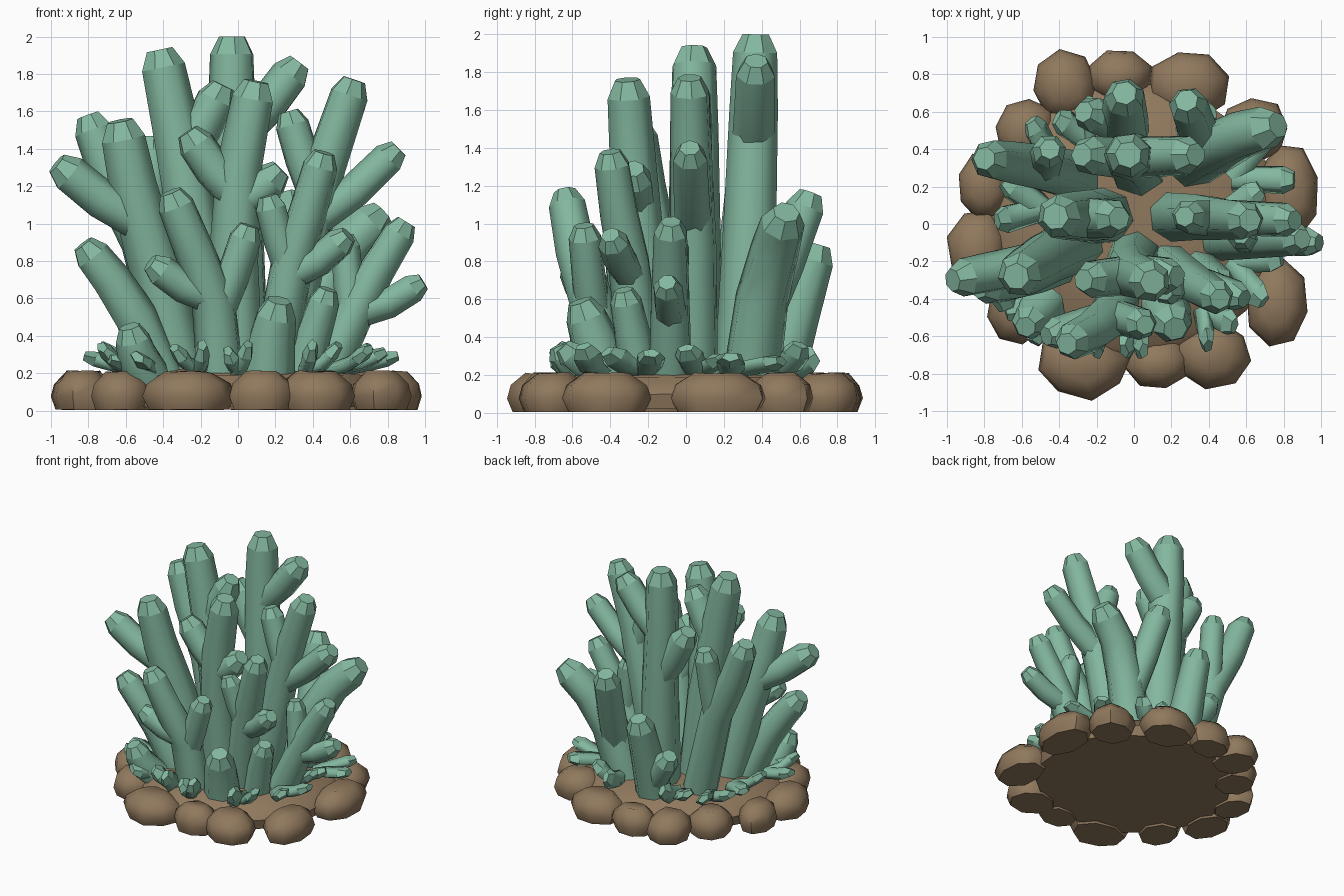
import bpy, bmesh, math, random
from mathutils import Vector

random.seed(4)
cube = bpy.data.objects.get("Cube")
if cube:
    bpy.data.objects.remove(cube, do_unlink=True)


def material(name, colour):
    mat = bpy.data.materials.new(name)
    mat.use_nodes = True
    mat.diffuse_color = colour
    mat.node_tree.nodes["Principled BSDF"].inputs["Base Color"].default_value = colour
    return mat


CORAL = material("sea green", (.23, .48, .35, 1))
STONE = material("warm brown", (.28, .19, .11, 1))


def finish(name, bm, mat):
    bmesh.ops.recalc_face_normals(bm, faces=bm.faces)
    mesh = bpy.data.meshes.new(name)
    bm.to_mesh(mesh)
    bm.free()
    mesh.materials.append(mat)
    obj = bpy.data.objects.new(name, mesh)
    bpy.context.collection.objects.link(obj)
    return obj


def skin(bm, rings, flat_last=True):
    """Bridge a row of vertex rings and cap both ends."""
    count = len(rings[0])
    for k, (low, high) in enumerate(zip(rings, rings[1:])):
        for i in range(count):
            j = (i + 1) % count
            face = bm.faces.new((low[i], low[j], high[j], high[i]))
            face.smooth = not (flat_last and k == len(rings) - 2)
    bm.faces.new(rings[0])
    bm.faces.new(rings[-1])


def tube(bm, points, start_r, end_r, sides=7, squash=1):
    """Tapered limb with a chamfered blunt tip that ends at the last point."""
    pts = [Vector(p) for p in points]
    last = pts[-1] - pts[-2]
    pts.insert(-1, pts[-1] - last.normalized() * min(end_r * .8, last.length * .5))
    n = len(pts)
    spin = random.uniform(0, math.tau)
    rings = []
    for k, p in enumerate(pts):
        tangent = (pts[min(k + 1, n - 1)] - pts[max(k - 1, 0)]).normalized()
        side = Vector((0, 1, 0))
        side = (side - tangent * side.dot(tangent)).normalized()
        other = tangent.cross(side)
        r = end_r * .6 if k == n - 1 else start_r + (end_r - start_r) * k / (n - 2)
        ring = []
        for i in range(sides):
            a = spin + math.tau * i / sides
            ring.append(bm.verts.new(p + side * math.cos(a) * r + other * math.sin(a) * r * squash))
        rings.append(ring)
    skin(bm, rings)


def on_path(points, z):
    """Point of the trunk at a given height."""
    for a, b in zip(points, points[1:]):
        if z <= b[2]:
            return Vector(a).lerp(Vector(b), (z - a[2]) / (b[2] - a[2]))
    return Vector(points[-1])


def coral(name, trunk, branches=(), r=.11):
    """Trunk plus forks; each fork is (height on trunk, tip)."""
    bm = bmesh.new()
    tube(bm, trunk, r * 1.3, r)
    for height, tip in branches:
        root, end = on_path(trunk, height), Vector(tip)
        middle = root.lerp(end, .5) - Vector((0, 0, .03))
        tube(bm, (root, middle, end), r * .95, r * .88)
    return finish(name, bm, CORAL)


# Tall branching corals
coral("tall_back_coral", [(.02, .3, .15), (0, .34, 1), (-.03, .36, 1.6), (-.03, .37, 2)],
      [(1.45, (.33, .37, 1.86)), (1.1, (-.28, .37, 1.55))], .12)
coral("tall_left_coral", [(-.15, .04, .15), (-.22, .04, .9), (-.33, .04, 1.5), (-.42, .04, 1.93)],
      [(1.35, (-.08, .03, 1.74))], .12)
coral("tall_front_coral", [(0, -.18, .15), (-.02, -.24, .8), (.01, -.28, 1.3), (.1, -.31, 1.76)],
      [(1.15, (-.27, -.3, 1.49)), (1.12, (.23, -.28, 1.29))], .115)
coral("tall_right_coral", [(.2, .04, .15), (.36, .04, .9), (.46, .03, 1.3), (.62, .02, 1.77)],
      [(1.15, (.27, .04, 1.6)), (1, (.86, .02, 1.4))], .105)

# Middle corals
coral("left_coral", [(-.3, -.1, .15), (-.45, -.17, .8), (-.56, -.24, 1.2), (-.63, -.28, 1.55)],
      [(1, (-.97, -.3, 1.32))], .12)
coral("back_left_coral", [(-.3, .25, .15), (-.5, .3, .9), (-.68, .33, 1.25), (-.8, .35, 1.58)],
      [(.85, (-.45, .4, 1.46))], .105)
coral("front_right_coral", [(.18, -.22, .15), (.29, -.3, .8), (.37, -.35, 1.05), (.46, -.4, 1.38)],
      [(.75, (.16, -.36, 1.15)), (.72, (.59, -.4, .94))], .095)
coral("front_coral", [(-.09, -.43, .15), (-.13, -.5, .6), (-.23, -.58, .85), (-.36, -.64, 1.17)],
      [(.5, (.06, -.54, .99)), (.6, (-.47, -.6, .79))], .1)
coral("far_right_coral", [(.45, -.08, .15), (.61, -.08, .5), (.74, -.08, .75), (.9, -.08, 1.01)],
      [(.52, (.99, -.1, .69)), (.5, (.57, -.06, .94))], .09)
coral("back_right_coral", [(.3, .34, .15), (.42, .4, .6), (.56, .47, .86), (.77, .53, 1.06)],
      [(.45, (.28, .66, 1.16))], .12)
coral("low_left_coral", [(-.4, -.2, .15), (-.55, -.27, .5), (-.68, -.31, .7), (-.83, -.34, .89)], r=.1)
coral("low_back_coral", [(-.05, .48, .15), (-.05, .58, .5), (-.05, .7, .89)],
      [(.3, (-.27, .6, .6))], .11)

# Short stubs between the corals
coral("front_stub", [(.16, -.43, .15), (.18, -.49, .4), (.22, -.56, .59)], r=.11)
coral("right_stub", [(.34, -.24, .15), (.4, -.28, .4), (.48, -.33, .65)], r=.085)
coral("left_stub", [(-.48, -.42, .18), (-.54, -.5, .3), (-.58, -.55, .45)], r=.095)

# Loose shards lying on the base: angle, distance, length
for i, (angle, dist, length) in enumerate([
        (-90, .57, .12), (-52, .58, .2), (-22, .55, .28), (8, .5, .22), (25, .58, .33),
        (62, .55, .2), (118, .5, .22), (143, .55, .25), (170, .5, .25),
        (203, .6, .27), (222, .6, .25), (248, .55, .18)]):
    out = Vector((math.cos(math.radians(angle)), math.sin(math.radians(angle)), 0))
    up = Vector((0, 0, 1))
    for twist in (-.5, .5):
        aim = (out + out.cross(up) * twist).normalized()
        start = out * dist + up * .22
        bm = bmesh.new()
        tube(bm, (start, start + aim * length * .5 + up * .03, start + aim * length + up * random.uniform(.05, .14)),
             .07, .08, 5, .55)
        finish(f"shard_{i}", bm, CORAL)


def layers(name, cx, cy, profile, sides, jitter):
    """Stacked rings (width, depth, height) around a centre."""
    bm = bmesh.new()
    spin = random.uniform(0, 1)
    wobble = [random.uniform(1 - jitter, 1) for _ in range(sides)]
    rings = []
    for rx, ry, z in profile:
        ring = []
        for i in range(sides):
            a = spin + math.tau * i / sides
            ring.append(bm.verts.new((cx + rx * wobble[i] * math.cos(a), cy + ry * wobble[i] * math.sin(a),
                                      z * random.uniform(1 - jitter * .5, 1))))
        rings.append(ring)
    skin(bm, rings, False)
    obj = finish(name, bm, STONE)
    bpy.ops.object.select_all(action='DESELECT')
    obj.select_set(True)
    bpy.context.view_layer.objects.active = obj
    bpy.ops.object.shade_smooth_by_angle(angle=math.radians(50))


# Sandy base
layers("base_mound", 0, 0, [(.78, .74, .02), (.8, .76, .1), (.72, .68, .19), (.3, .3, .235)], 18, .04)

# Ring of boulders: centre and half sizes
for i, (x, y, rx, ry) in enumerate([
        (-.27, -.75, .27, .2), (.13, -.74, .19, .15), (.42, -.7, .22, .19), (.76, -.42, .18, .25),
        (.83, .17, .18, .29), (.64, .5, .2, .19), (.29, .74, .23, .2), (-.08, .79, .19, .15),
        (-.37, .74, .19, .2), (-.58, .5, .18, .19), (-.8, .2, .15, .2), (-.83, -.14, .18, .23),
        (-.63, -.46, .18, .2)]):
    layers(f"boulder_{i}", x, y, [(rx * .85, ry * .85, .005), (rx, ry, .08), (rx * .9, ry * .9, .15),
                                  (rx * .5, ry * .5, .215)], 8, .12)
